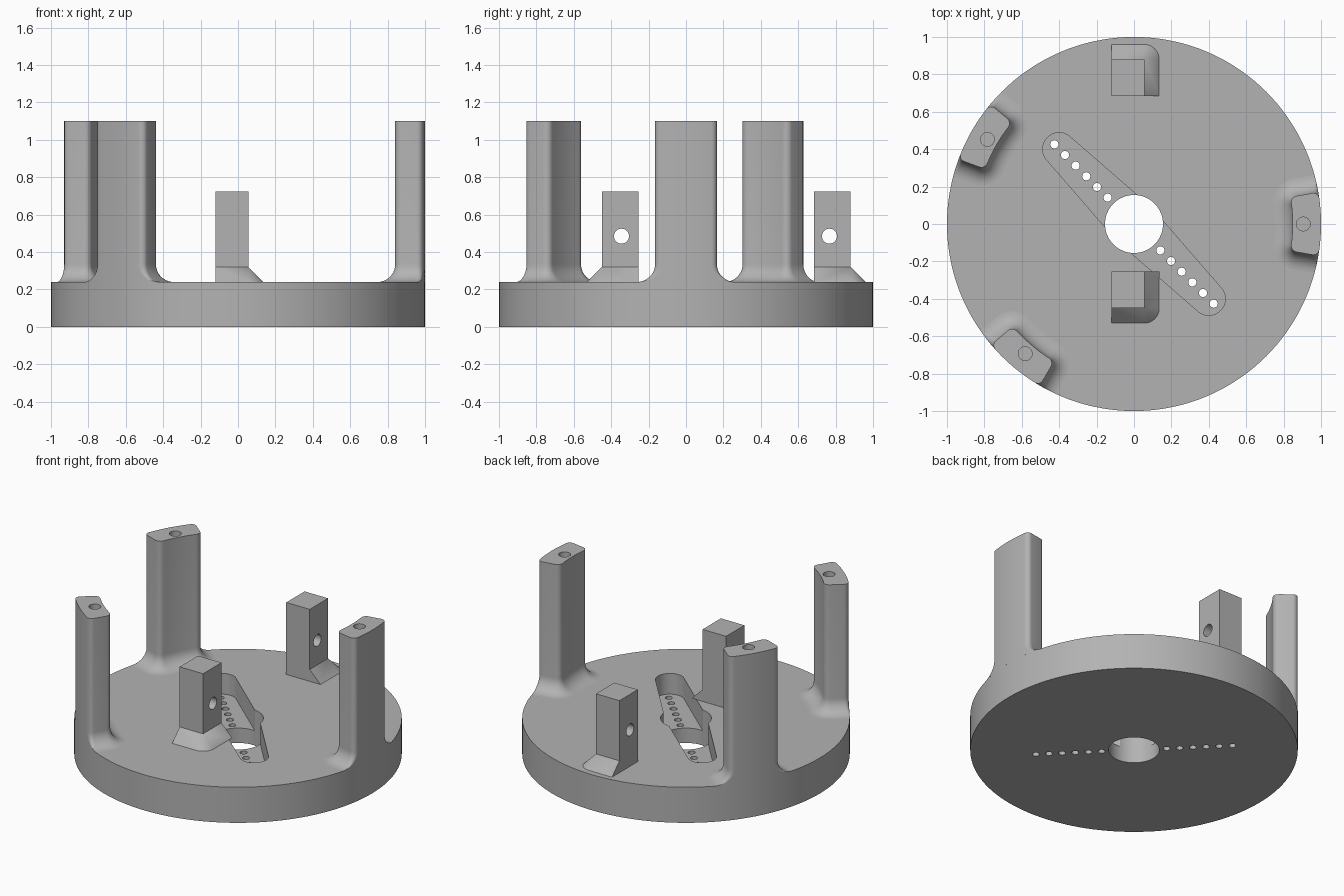
import bpy, bmesh
from math import radians, sin, cos, tan, pi, hypot, atan2, sqrt

cube = bpy.data.objects.get("Cube")
if cube:
    bpy.data.objects.remove(cube)

GREY = (0.45, 0.45, 0.45, 1)
mat = bpy.data.materials.new("plain grey")
mat.use_nodes = True
mat.diffuse_color = GREY
mat.node_tree.nodes["Principled BSDF"].inputs["Base Color"].default_value = GREY

BASE_TOP = 0.24


def loft(name, solids):
    """Each solid is a list of (outline, z) layers, capped at both ends."""
    bm = bmesh.new()
    for layers in solids:
        rings = [[bm.verts.new((x, y, z)) for x, y in pts] for pts, z in layers]
        n = len(rings[0])
        for low, high in zip(rings, rings[1:]):
            for i in range(n):
                j = (i + 1) % n
                bm.faces.new((low[i], low[j], high[j], high[i]))
        bm.faces.new(rings[0][::-1])
        bm.faces.new(rings[-1])
    bmesh.ops.remove_doubles(bm, verts=bm.verts, dist=1e-5)
    bmesh.ops.recalc_face_normals(bm, faces=bm.faces)
    mesh = bpy.data.meshes.new(name)
    bm.to_mesh(mesh)
    bm.free()
    mesh.materials.append(mat)
    obj = bpy.data.objects.new(name, mesh)
    bpy.context.collection.objects.link(obj)
    return obj


def arc(cx, cy, r, a0, a1, n):
    return [(cx + r * cos(a0 + (a1 - a0) * i / n), cy + r * sin(a0 + (a1 - a0) * i / n))
            for i in range(n + 1)]


def circle(cx, cy, r, n=32):
    return arc(cx, cy, r, 0, 2 * pi, n)[:-1]


def select(obj):
    bpy.ops.object.select_all(action='DESELECT')
    obj.select_set(True)
    bpy.context.view_layer.objects.active = obj


def cut(obj, cutter):
    select(obj)
    mod = obj.modifiers.new("cut", 'BOOLEAN')
    mod.operation = 'DIFFERENCE'
    mod.solver = 'EXACT'
    mod.object = cutter
    bpy.ops.object.modifier_apply(modifier=mod.name)
    bpy.data.objects.remove(cutter)


def smooth(obj):
    select(obj)
    bpy.ops.object.shade_smooth_by_angle(angle=radians(30))


# Round base with tapered pocket, centre bore and two rows of pin holes
base = loft("base_disc", [[(circle(0, 0, 1, 144), 0), (circle(0, 0, 1, 144), BASE_TOP)]])
slot = []
for t in (radians(135), radians(315)):
    slot += arc(0.566 * cos(t), 0.566 * sin(t), 0.088, t - 1.5, t + 1.5, 20)
    slot.append((0.128 * cos(t + pi / 2), 0.128 * sin(t + pi / 2)))
cut(base, loft("pocket_cutter", [[(slot, 0.1), (slot, 0.4)]]))
bore = circle(0, 0, 0.155, 64)
cut(base, loft("bore_cutter", [[(bore, -0.1), (bore, 0.4)]]))
pins = [circle(-s * p, s * p, 0.022, 16)
        for s in (1, -1) for p in [0.141 + 0.057 * i for i in range(6)]]
cut(base, loft("pin_cutter", [[(c, -0.1), (c, 0.4)] for c in pins]))
smooth(base)

# Tall posts on the rim, flaring into the base
HALF, INNER, CORNER, FILLET = radians(9.8), 0.848, 0.035, 0.095


def along_side(offset, radius):
    """Point on the line parallel to the post's side, at a given radius."""
    s = sqrt(radius ** 2 - offset ** 2)
    return (s * cos(HALF) - offset * sin(HALF), s * sin(HALF) + offset * cos(HALF))


def post_outline(d):
    cx, cy = along_side(-CORNER, INNER + CORNER)
    ca = atan2(cy, cx)
    ro = 0.03 * (1 - d / FILLET) + 0.001
    ox, oy = along_side(d - ro, 1 - ro)
    oa = atan2(oy, ox)
    half = arc(0, 0, 1, 0, oa, 12)[:-1]
    half += arc(ox, oy, ro, oa, pi / 2 + HALF, 6)
    half += arc(cx, cy, CORNER + d, pi / 2 + HALF, pi + ca, 8)
    half += arc(0, 0, INNER - d, ca, 0, 6)[1:]
    return half + [(x, -y) for x, y in half[-2:0:-1]]


layers = []
for i in range(11):
    a = pi / 2 * i / 10
    layers.append((post_outline(FILLET * (1 - sin(a))), BASE_TOP + FILLET * (1 - cos(a))))
layers.append((post_outline(0), 1.1))
for name, angle in (("left_post", 0), ("right_back_post", 150), ("right_front_post", 230)):
    post = loft(name, [layers])
    hole = circle(0.905, 0, 0.037)
    cut(post, loft("screw_cutter", [[(hole, 0.85), (hole, 1.3)]]))
    smooth(post)
    post.rotation_euler.z = radians(angle)

# Square brackets with a chamfered foot on two sides and a cross hole
FOOT = 0.08


def bracket_outline(y_flat, y_out, d):
    s = 1 if y_out > y_flat else -1
    corner = arc(0.055, y_out, d, 0, s * pi / 2, 10)
    return [(-0.12, y_flat), (0.055 + d, y_flat)] + corner + [(-0.12, y_out + s * d)]


for name, y_flat, y_out, y_hole in (("front_bracket", -0.255, -0.45, -0.345),
                                    ("back_bracket", 0.685, 0.88, 0.767)):
    bracket = loft(name, [[(bracket_outline(y_flat, y_out, FOOT), BASE_TOP),
                           (bracket_outline(y_flat, y_out, 0), BASE_TOP + FOOT),
                           (bracket_outline(y_flat, y_out, 0), 0.725)]])
    hole = circle(0, 0, 0.04)
    drill = loft("drill_cutter", [[(hole, -0.4), (hole, 0.4)]])
    drill.rotation_euler.y = pi / 2
    drill.location = (0, y_hole, 0.485)
    cut(bracket, drill)
    smooth(bracket)
